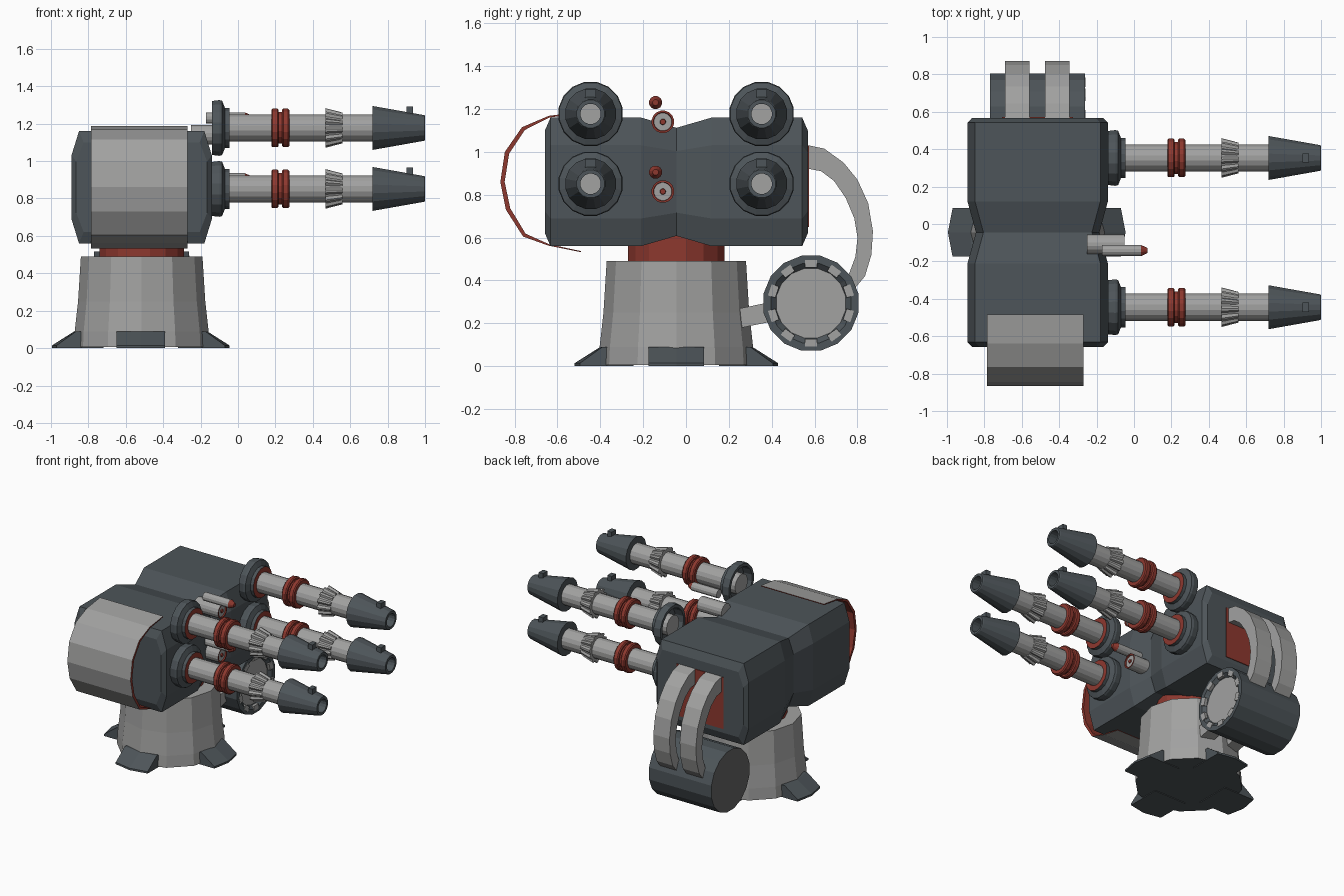
import bpy, bmesh, math
from mathutils import Vector, Matrix

if "Cube" in bpy.data.objects:
    bpy.data.objects.remove(bpy.data.objects["Cube"])

def material(name, c):
    m = bpy.data.materials.new(name)
    m.diffuse_color = (*c, 1)
    m.use_nodes = True
    m.node_tree.nodes["Principled BSDF"].inputs["Base Color"].default_value = m.diffuse_color
    return m

DARK, GREY, RED, MID = 0, 1, 2, 3
MATS = [material("dark slate", (0.075, 0.09, 0.10)), material("light grey", (0.36, 0.36, 0.355)),
        material("rust red", (0.27, 0.04, 0.028)), material("mid grey", (0.13, 0.13, 0.13))]
CX, CY = -0.515, -0.045          # turret axis

def finish(name, bm):
    bmesh.ops.remove_doubles(bm, verts=bm.verts, dist=0.0005)
    bmesh.ops.recalc_face_normals(bm, faces=bm.faces)
    me = bpy.data.meshes.new(name)
    bm.to_mesh(me)
    bm.free()
    for m in MATS:
        me.materials.append(m)
    ob = bpy.data.objects.new(name, me)
    bpy.context.collection.objects.link(ob)
    return ob

def lathe(name, pts, origin, mats, axis='X', sides=16, phase=0.5, notch=1.0):
    """Revolve (position along axis, radius) points; mats is one index or one per segment."""
    bm = bmesh.new()
    rings = []
    for a, r in pts:
        ring = []
        for i in range(sides):
            t = (i + phase) * 2 * math.pi / sides
            q = r * (notch if i % 4 > 1 else 1)
            u, v = q * math.cos(t), q * math.sin(t)
            p = (a, u, v) if axis == 'X' else (u, v, a)
            ring.append(bm.verts.new(Vector(p) + Vector(origin)))
        rings.append(ring)
    for k in range(len(rings) - 1):
        for i in range(sides):
            j = (i + 1) % sides
            f = bm.faces.new((rings[k][i], rings[k][j], rings[k + 1][j], rings[k + 1][i]))
            f.material_index = mats if isinstance(mats, int) else mats[k]
    return finish(name, bm)

def cylinder(name, x0, x1, r, origin, mat, sides=16):
    return lathe(name, [(x0, 0), (x0, r), (x1, r), (x1, 0)], origin, mat, sides=sides)

def prism(name, outer, inner, x0, x1, m_out, m_rest):
    """Ribbon between two matching (y, z) curves, extruded along x."""
    bm = bmesh.new()
    rows = [[[bm.verts.new((x, y, z)) for y, z in c] for c in (outer, inner)] for x in (x0, x1)]
    (o0, i0), (o1, i1) = rows
    def quad(mat, *v):
        bm.faces.new(v).material_index = mat
    for k in range(len(outer) - 1):
        quad(m_out, o0[k], o0[k + 1], o1[k + 1], o1[k])
        quad(m_rest, i0[k], i0[k + 1], i1[k + 1], i1[k])
        quad(m_rest, o0[k], o0[k + 1], i0[k + 1], i0[k])
        quad(m_rest, o1[k], o1[k + 1], i1[k + 1], i1[k])
    for k in (0, -1):
        quad(m_rest, o0[k], i0[k], i1[k], o1[k])
    return finish(name, bm)

def box(name, center, size, mat, rot_x=0):
    bm = bmesh.new()
    M = Matrix.Translation(center) @ Matrix.Rotation(rot_x, 4, 'X') @ Matrix.Diagonal((*size, 1))
    bmesh.ops.create_cube(bm, size=1, matrix=M)
    for f in bm.faces:
        f.material_index = mat
    return finish(name, bm)

# pedestal, underside and neck
lathe("pedestal", [(0.005, 0), (0.005, 0.362), (0.09, 0.358), (0.25, 0.34), (0.49, 0.325), (0.49, 0)],
      (CX, CY, 0), [DARK, GREY, GREY, GREY, GREY], axis='Z', sides=12, phase=0)
lathe("neck", [(0.48, 0), (0.48, 0.23), (0.64, 0.23), (0.64, 0)], (CX, CY, 0), RED,
      axis='Z', sides=16)

# four wedge feet with slightly pointed toes
plan = [(0.2, -0.13), (0.45, -0.13), (0.475, 0), (0.45, 0.13), (0.2, 0.13)]
top = [(0.2, -0.13, 0.09), (0.345, -0.13, 0.09), (0.355, 0, 0.09), (0.345, 0.13, 0.09), (0.2, 0.13, 0.09)]
for n in range(4):
    bm = bmesh.new()
    M = Matrix.Translation((CX - 0.005, CY, 0)) @ Matrix.Rotation(n * math.pi / 2, 4, 'Z')
    loops = [[bm.verts.new(M @ Vector((x, y, z))) for x, y in plan] for z in (0, 0.014)]
    loops.append([bm.verts.new(M @ Vector(p)) for p in top])
    for lo, hi in zip(loops, loops[1:]):
        for i in range(5):
            j = (i + 1) % 5
            bm.faces.new((lo[i], lo[j], hi[j], hi[i]))
    bm.faces.new(loops[0])
    bm.faces.new(loops[-1])
    finish(f"foot_{n + 1}", bm)

# waisted octagonal housing, lofted along y: (offset, half width, half height)
bm = bmesh.new()
rings = []
for d, hx, hz in [(-0.613, 0.35, 0.24), (-0.587, 0.375, 0.30), (-0.165, 0.375, 0.30), (0, 0.33, 0.252),
                  (0.165, 0.375, 0.30), (0.587, 0.375, 0.30), (0.613, 0.35, 0.24)]:
    cx, cz = hx - 0.04, hz * 0.57
    octo = [(hx, -cz), (hx, cz), (cx, hz), (-cx, hz), (-hx, cz), (-hx, -cz), (-cx, -hz), (cx, -hz)]
    rings.append([bm.verts.new((CX + x, CY + d, 0.86 + z)) for x, z in octo])
for a, b in zip(rings, rings[1:]):
    for i in range(8):
        j = (i + 1) % 8
        bm.faces.new((a[i], a[j], b[j], b[i]))
bm.faces.new(rings[0])
bm.faces.new(rings[-1])
finish("housing", bm)

# curved side shield, grey outside and red inside
outer = [(-0.49, 0.532), (-0.64, 0.562), (-0.76, 0.605), (-0.84, 0.73), (-0.866, 0.86),
         (-0.845, 1.0), (-0.765, 1.115), (-0.64, 1.168), (-0.485, 1.188)]
inner = [(-0.49, 0.537), (-0.638, 0.569), (-0.748, 0.618), (-0.82, 0.737), (-0.846, 0.86),
         (-0.825, 0.992), (-0.752, 1.102), (-0.638, 1.16), (-0.485, 1.182)]
prism("side_shield", outer, inner, -0.785, -0.27, GREY, RED)

# ammunition drum with recessed face and rim patches
DY, DZ = 0.583, 0.294
lathe("drum", [(-0.77, 0), (-0.77, 0.226), (-0.262, 0.226), (-0.262, 0.19), (-0.285, 0.165), (-0.285, 0)],
      (0, DY, DZ), [MID, DARK, DARK, DARK, GREY])
for n in range(10):
    t = (n + 0.5) * math.pi / 5
    box(f"drum_patch_{n + 1}", (-0.272, DY + 0.184 * math.cos(t), DZ + 0.184 * math.sin(t)),
        (0.024, 0.036, 0.055), GREY, t)

# feed belts, drum brackets and the red feed opening
b_out = [(0.55, 1.035), (0.645, 1.015), (0.735, 0.95), (0.80, 0.87), (0.85, 0.76), (0.872, 0.63),
         (0.865, 0.52), (0.835, 0.42), (0.76, 0.33)]
b_in = [(0.55, 0.925), (0.63, 0.91), (0.69, 0.865), (0.745, 0.785), (0.785, 0.69), (0.80, 0.60),
        (0.79, 0.51), (0.76, 0.43), (0.70, 0.36)]
for n, x in enumerate((-0.625, -0.41)):
    prism(f"feed_belt_{n + 1}", b_out, b_in, x - 0.066, x + 0.066, GREY, GREY)
    box(f"drum_bracket_{n + 1}", (x, 0.33, 0.24), (0.10, 0.20, 0.09), GREY, 0.2)
box("feed_opening", (CX, 0.5685, 0.84), (0.38, 0.009, 0.38), RED)

# four main barrels
for n, (y, z) in enumerate([(y, z) for y in (-0.445, 0.353) for z in (0.851, 1.177)]):
    o = (0, y, z)
    lathe(f"barrel_collar_{n + 1}",
          [(-0.14, 0.125), (-0.14, 0.147), (-0.10, 0.152), (-0.085, 0.148), (-0.07, 0.11), (-0.045, 0.11),
           (-0.045, 0.07), (-0.075, 0.07), (-0.075, 0.122), (-0.14, 0.125)], o,
          [DARK] * 5 + [RED] + [DARK] * 3)
    cylinder(f"barrel_tube_{n + 1}", -0.14, 0.74, 0.074, o, GREY)
    lathe(f"barrel_bands_{n + 1}",
          [(0.178, 0), (0.178, 0.098), (0.185, 0.105), (0.21, 0.105), (0.217, 0.098), (0.217, 0.086),
           (0.235, 0.086), (0.235, 0.098), (0.242, 0.105), (0.268, 0.105), (0.275, 0.098), (0.275, 0)], o, RED)
    lathe(f"barrel_vent_{n + 1}", [(0.468, 0), (0.468, 0.106), (0.56, 0.082), (0.56, 0)], o, GREY,
          sides=48, notch=0.87)
    lathe(f"muzzle_{n + 1}", [(0.718, 0), (0.718, 0.12), (0.995, 0.07), (1.0, 0.066), (1.0, 0.048),
                              (0.90, 0.048), (0.90, 0)], o, [DARK] * 5 + [GREY])
    box(f"muzzle_sight_{n + 1}", (0.918, y, z + 0.09), (0.036, 0.05, 0.05), DARK)

# two pairs of small centre guns
for n, z in enumerate((0.815, 1.14)):
    lathe(f"centre_lamp_{n + 1}", [(-0.25, 0), (-0.25, 0.053), (-0.05, 0.053), (-0.05, 0.044), (-0.058, 0.042),
                                   (-0.058, 0.014), (-0.05, 0.012), (-0.05, 0)],
          (0, -0.108, z), [GREY, GREY, RED, RED, GREY, RED, RED])
    lathe(f"small_gun_{n + 1}", [(-0.17, 0), (-0.17, 0.031), (0.038, 0.031), (0.072, 0.014), (0.072, 0)],
          (0, -0.142, z + 0.09), [GREY, GREY, RED, RED], sides=12)
